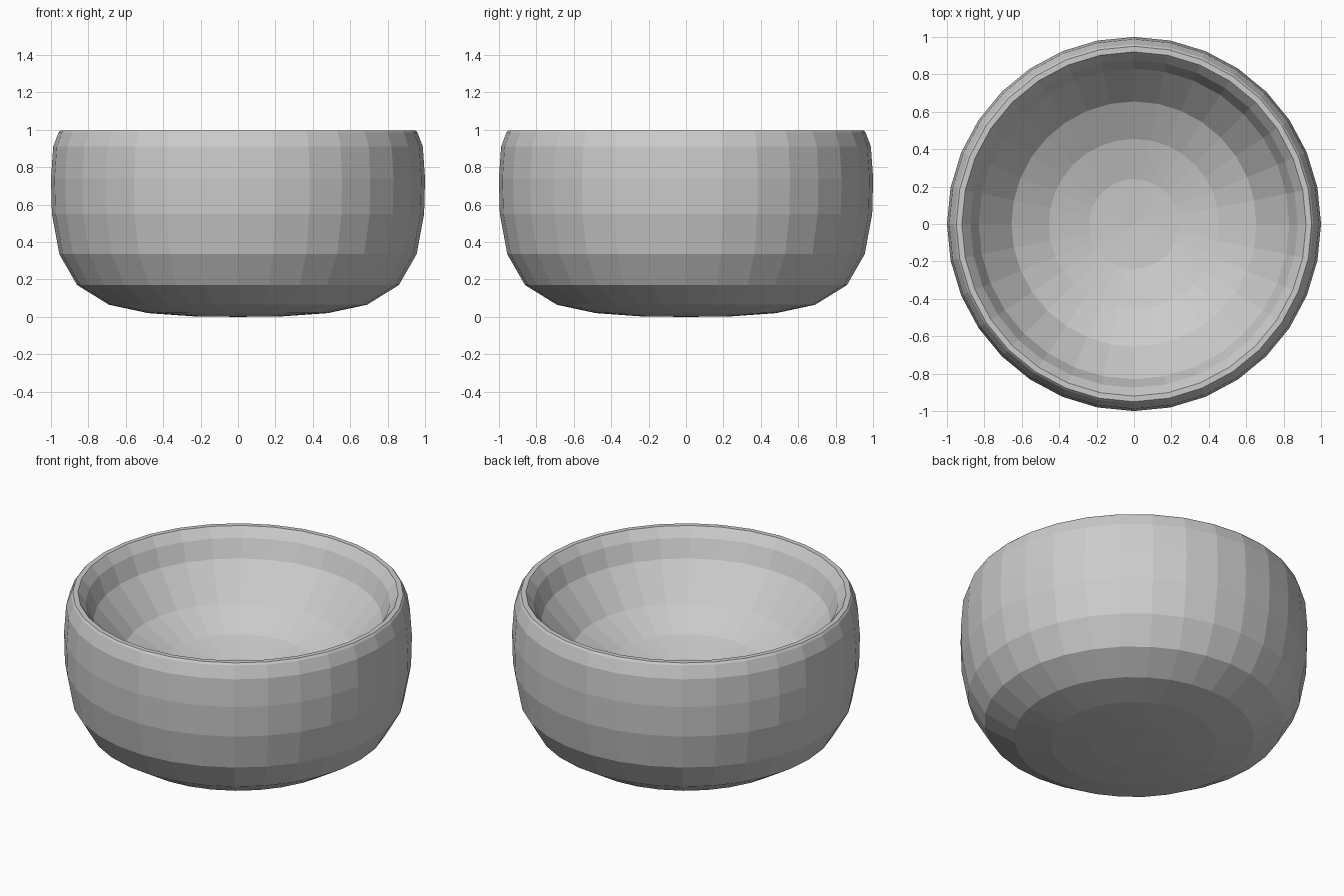
import bpy, bmesh
from math import sin, cos, pi

if "Cube" in bpy.data.objects:
    bpy.data.objects.remove(bpy.data.objects["Cube"])

SIDES = 32

# Lathe profile (radius, height): underside, outer wall, rim, then the shallow inside
PROFILE = [
    (0, 0), (0.24, 0.003), (0.48, 0.02), (0.69, 0.065), (0.86, 0.17),
    (0.955, 0.335), (0.995, 0.55), (1.0, 0.74), (0.988, 0.91), (0.96, 0.985),
    (0.95, 0.997), (0.92, 0.997), (0.91, 0.985), (0.875, 0.94),
    (0.83, 0.83), (0.655, 0.63), (0.455, 0.525), (0.24, 0.47), (0, 0.455),
]


def lathe(name, profile):
    """Revolve a profile that starts and ends on the z axis."""
    bm = bmesh.new()
    rings = []
    for r, z in profile:
        n = SIDES if r else 1
        rings.append([bm.verts.new((r * cos(2 * pi * i / SIDES),
                                    r * sin(2 * pi * i / SIDES), z)) for i in range(n)])
    for a, b in zip(rings, rings[1:]):
        for i in range(SIDES):
            j = (i + 1) % SIDES
            quad = [a[i % len(a)], a[j % len(a)], b[j % len(b)], b[i % len(b)]]
            bm.faces.new(list(dict.fromkeys(quad)))
    bmesh.ops.recalc_face_normals(bm, faces=bm.faces)
    mesh = bpy.data.meshes.new(name)
    bm.to_mesh(mesh)
    bm.free()
    obj = bpy.data.objects.new(name, mesh)
    bpy.context.collection.objects.link(obj)
    return obj


# Bowl body
lathe("bowl", PROFILE)
